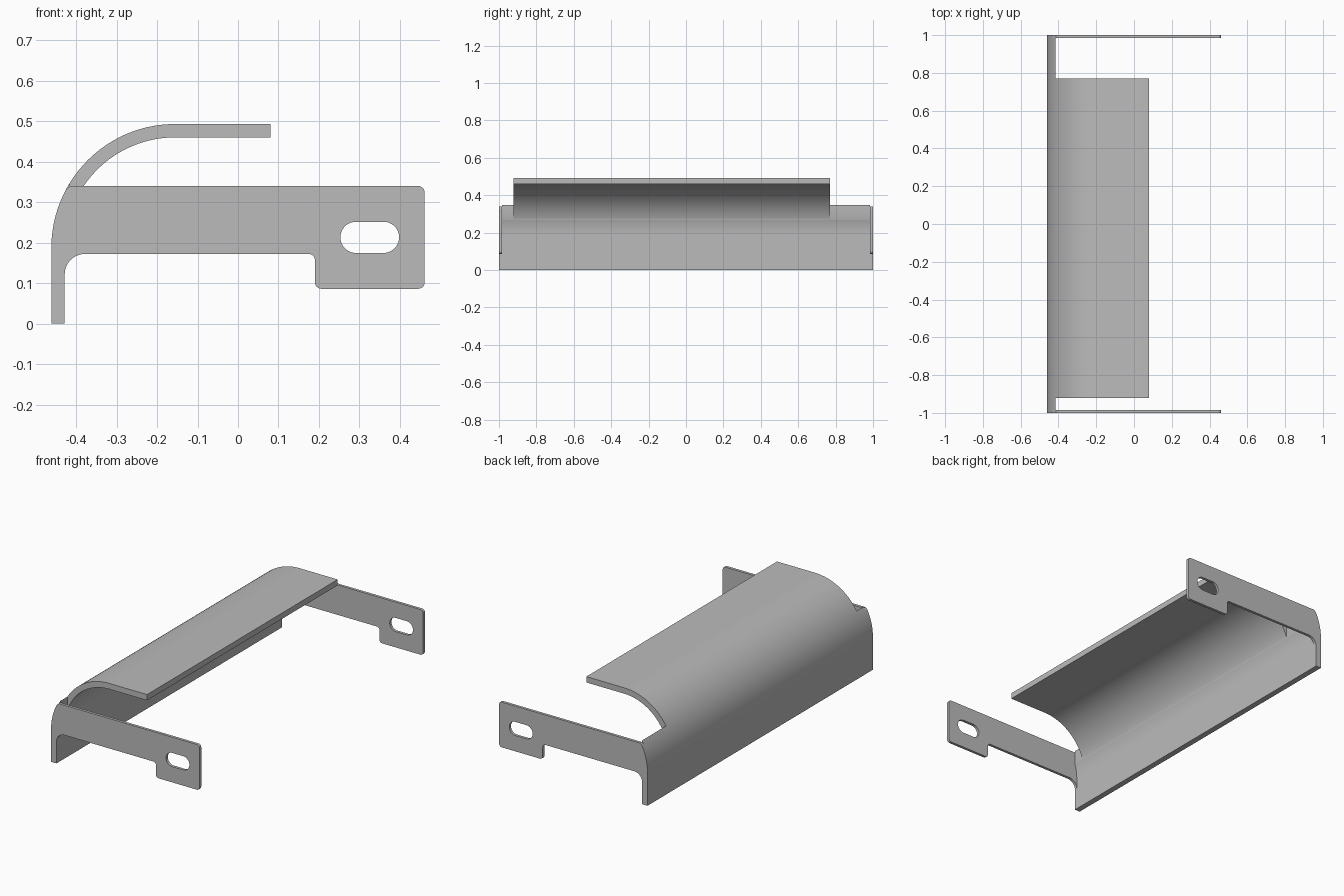
import bpy, bmesh
from math import cos, sin, radians

if "Cube" in bpy.data.objects:
    bpy.data.objects.remove(bpy.data.objects["Cube"])

grey = bpy.data.materials.new("grey_metal")
grey.use_nodes = True
colour = (0.5, 0.5, 0.5, 1)
grey.diffuse_color = colour
grey.node_tree.nodes["Principled BSDF"].inputs["Base Color"].default_value = colour

# Shared dimensions of the bent sheet
CX, CZ, R_OUT, R_IN = -0.155, 0.187, 0.306, 0.273
LEFT, RIGHT, TOP = CX - R_OUT, 0.461, 0.34
CUT_X = -0.415      # vertical cut that frees the hood from the end plates
PLATE = 0.0155      # end plate thickness


def arc(cx, cz, r, start, end, n=32):
    angles = [radians(start + (end - start) * i / n) for i in range(n + 1)]
    return [(cx + r * cos(a), cz + r * sin(a)) for a in angles]


def extrude(name, outline, y0, y1):
    """Extrude an (x, z) outline from y0 to y1."""
    bm = bmesh.new()
    face = bm.faces.new([bm.verts.new((x, y0, z)) for x, z in outline])
    side = bmesh.ops.extrude_face_region(bm, geom=[face])
    new = [v for v in side["geom"] if isinstance(v, bmesh.types.BMVert)]
    bmesh.ops.translate(bm, verts=new, vec=(0, y1 - y0, 0))
    bmesh.ops.recalc_face_normals(bm, faces=bm.faces)
    mesh = bpy.data.meshes.new(name)
    bm.to_mesh(mesh)
    bm.free()
    obj = bpy.data.objects.new(name, mesh)
    mesh.materials.append(grey)
    bpy.context.collection.objects.link(obj)
    return obj


def select(obj):
    bpy.ops.object.select_all(action="DESELECT")
    obj.select_set(True)
    bpy.context.view_layer.objects.active = obj


def cut(obj, cutter):
    select(obj)
    mod = obj.modifiers.new("cut", "BOOLEAN")
    mod.operation, mod.solver, mod.object = "DIFFERENCE", "EXACT", cutter
    bpy.ops.object.modifier_apply(modifier=mod.name)
    bpy.data.objects.remove(cutter)


def smooth(obj):
    select(obj)
    bpy.ops.object.shade_smooth_by_angle(angle=radians(30))


# Curved hood: wall, quarter bend and flat lip
hood_outline = ([(LEFT, 0)] + arc(CX, CZ, R_OUT, 180, 90)
                + [(0.08, CZ + R_OUT), (0.08, CZ + R_IN)]
                + arc(CX, CZ, R_IN, 90, 180) + [(CX - R_IN, 0)])
hood = extrude("curved_hood", hood_outline, -1 + PLATE, 1 - PLATE)

# Clearance notches at both ends of the hood
notch = [(CUT_X, -0.1), (0.2, -0.1), (0.2, 0.6), (CUT_X, 0.6)]
for y0, y1 in ((-1.1, -0.922), (0.77, 1.1)):
    cut(hood, extrude("notch_cutter", notch, y0, y1))
smooth(hood)

# End plates: arm with a dropped mounting tab and a slot
C = 0.016           # small corner radius
ARM, TAB_X, TAB_Z = 0.172, 0.19, 0.086
F = 0.05            # fillet between wall and arm
bend = [p for p in arc(CX, CZ, R_OUT, 180, 90, 64) if p[1] < TOP - 0.003]
plate_outline = ([(LEFT, 0)] + bend + [(-0.414, TOP)]
                 + arc(RIGHT - C, TOP - C, C, 90, 0, 8)
                 + arc(RIGHT - C, TAB_Z + C, C, 0, -90, 8)
                 + arc(TAB_X + C, TAB_Z + C, C, 270, 180, 8)
                 + arc(TAB_X - C, ARM - C, C, 0, 90, 8)
                 + arc(CX - R_IN + F, ARM - F, F, 90, 180, 16)
                 + [(CX - R_IN, 0)])
SLOT_R = 0.0385
slot = (arc(0.253 + SLOT_R, 0.213, SLOT_R, 90, 270, 24)
        + arc(0.398 - SLOT_R, 0.213, SLOT_R, -90, 90, 24))

for name, y0 in (("front_end_plate", -1), ("back_end_plate", 1 - PLATE)):
    plate = extrude(name, plate_outline, y0, y0 + PLATE)
    cut(plate, extrude("slot_cutter", slot, y0 - 0.1, y0 + 0.1))
    smooth(plate)
